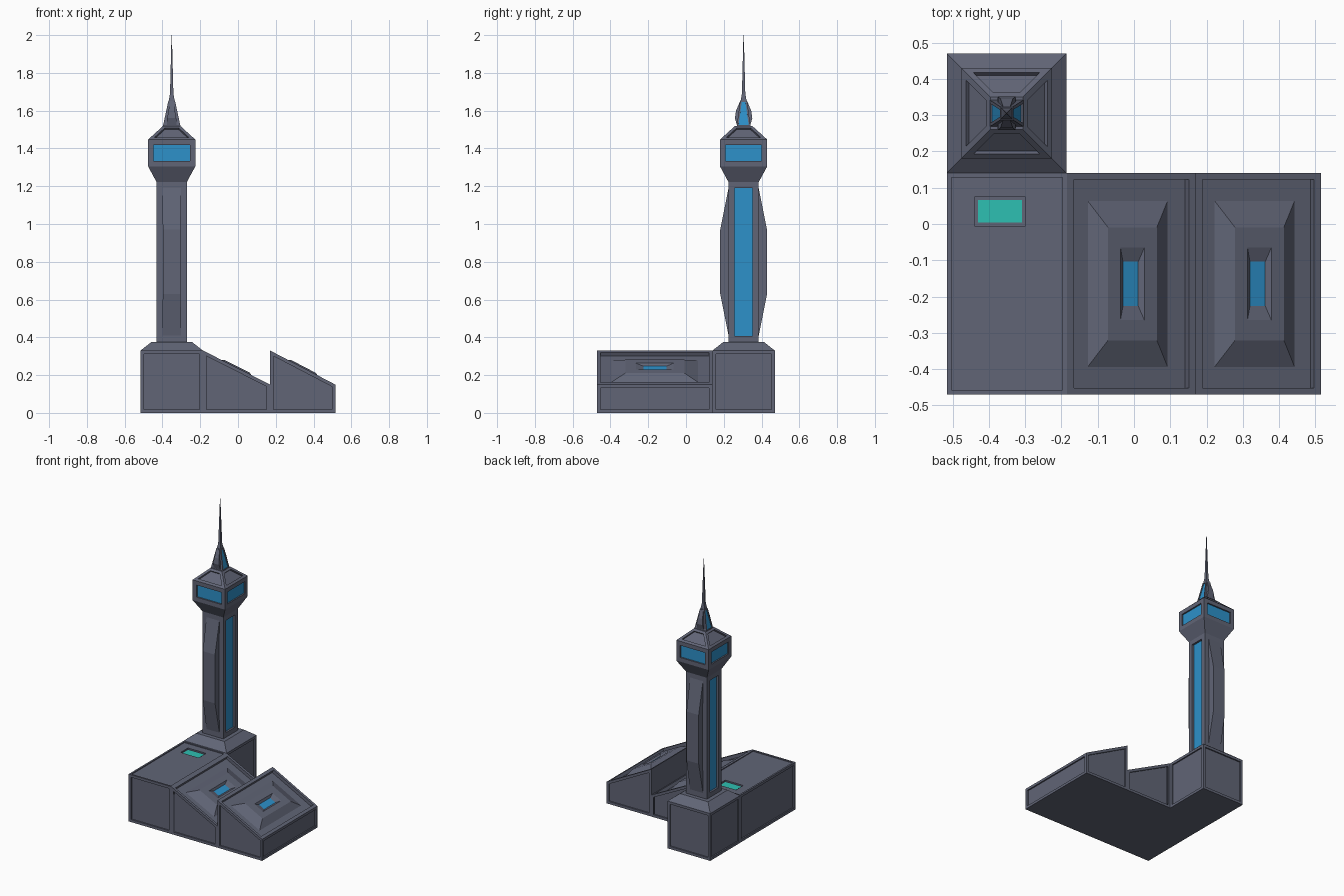
import bpy, bmesh
from mathutils import Vector

if "Cube" in bpy.data.objects:
    bpy.data.objects.remove(bpy.data.objects["Cube"])


def material(name, rgb):
    m = bpy.data.materials.new(name)
    m.diffuse_color = (*rgb, 1)
    m.use_nodes = True
    m.node_tree.nodes["Principled BSDF"].inputs["Base Color"].default_value = m.diffuse_color
    return m


MATS = [material("slate_grey", (0.119, 0.130, 0.182)),
        material("window_blue", (0.026, 0.283, 0.590)),
        material("pad_teal", (0.027, 0.527, 0.445))]
GREY, BLUE, TEAL = 0, 1, 2
TX, TY = -0.351, 0.305          # tower axis
X, Y, Z = Vector((1, 0, 0)), Vector((0, 1, 0)), Vector((0, 0, 1))


def finish(bm, name):
    me = bpy.data.meshes.new(name)
    bm.to_mesh(me)
    bm.free()
    ob = bpy.data.objects.new(name, me)
    for m in MATS:
        me.materials.append(m)
    bpy.context.collection.objects.link(ob)
    return ob


def loft(levels):
    """Stack of rectangles (z, half x, half y) around the tower axis."""
    bm = bmesh.new()
    rings = [[bm.verts.new((TX + sx * hx, TY + sy * hy, z))
              for sx, sy in ((-1, -1), (1, -1), (1, 1), (-1, 1))]
             for z, hx, hy in levels]
    for a, b in zip(rings, rings[1:]):
        for i in range(4):
            j = (i + 1) % 4
            bm.faces.new((a[i], a[j], b[j], b[i]))
    bm.faces.new(rings[0][::-1])
    bm.faces.new(rings[-1])
    bm.normal_update()
    return bm


def block(x0, x1, y0, y1, z_left, z_right):
    """Box whose roof may slope along x."""
    bm = bmesh.new()
    bmesh.ops.create_cube(bm, size=1)
    for v in bm.verts:
        top = z_left if v.co.x < 0 else z_right
        v.co = (x0 if v.co.x < 0 else x1, y0 if v.co.y < 0 else y1,
                top if v.co.z > 0 else 0)
    bm.normal_update()
    return bm


def facing(bm, *dirs, limit=0.85):
    return [f for f in bm.faces if any(f.normal.dot(d) > limit for d in dirs)]


def recess(bm, f, frame, depth, mat=GREY):
    """Framed panel sunk straight into a face."""
    bmesh.ops.inset_individual(bm, faces=[f], thickness=frame, use_even_offset=True)
    n = f.normal.copy()
    g = bmesh.ops.extrude_discrete_faces(bm, faces=[f])["faces"][0]
    bmesh.ops.translate(bm, verts=g.verts, vec=-n * depth)
    g.material_index = mat
    g.normal_update()
    return g


def step(bm, f, hu, hv, depth=0, du=0, dv=0, mat=GREY):
    """Extrude a roof face to a new rectangle, sizes as seen from above."""
    n, c = f.normal.copy(), f.calc_center_median()
    u = Vector((1, 0, -n.x / n.z))
    g = bmesh.ops.extrude_discrete_faces(bm, faces=[f])["faces"][0]
    for v in g.verts:
        s = v.co - c
        v.co = (c + u * (du + (hu if s.x > 0 else -hu))
                + Y * (dv + (hv if s.y > 0 else -hv)) + n * depth)
    g.normal_update()
    g.material_index = mat
    return g


def drop(bm, *dirs):
    bmesh.ops.delete(bm, geom=facing(bm, *dirs, limit=0.99), context='FACES')


# Flat-roofed hall with landing pad
bm = block(-0.515, -0.185, -0.47, 0.14, 0.33, 0.33)
drop(bm, X, Y)
for f in facing(bm, -X, -Y):
    recess(bm, f, 0.018, 0.009)
roof = recess(bm, facing(bm, Z)[0], 0.012, 0.006)
pad = step(bm, roof, 0.07, 0.04, 0, -0.019, 0.2)
pad = step(bm, pad, 0.07, 0.04, -0.010)
pad = step(bm, pad, 0.061, 0.031, 0)
step(bm, pad, 0.061, 0.031, 0.003, mat=TEAL)
finish(bm, "flat_hall")

# Two sloped halls with raised skylights
for name, x0, x1, hidden, panels in (
        ("sloped_hall_inner", -0.185, 0.17, (X, -X), (Y, -Y)),
        ("sloped_hall_outer", 0.17, 0.515, (), (X, Y, -Y))):
    bm = block(x0, x1, -0.47, 0.14, 0.33, 0.15)
    roof = [f for f in bm.faces if f.normal.z > 0.5][0]
    for f in facing(bm, *panels, limit=0.99):
        recess(bm, f, 0.018, 0.009)
    half = (x1 - x0) / 2 - 0.019
    for hu, hv, d, mat in ((half, 0.287, 0, GREY), (half, 0.287, -0.022, GREY),
                           (0.11, 0.2285, 0, GREY), (0.0675, 0.156, 0.029, GREY),
                           (0.033, 0.1, 0, GREY), (0.021, 0.061, -0.011, BLUE)):
        roof = step(bm, roof, hu, hv, d, mat=mat)
    if hidden:
        drop(bm, *hidden)
    finish(bm, name)

# Tower foot with bevelled top
bm = loft([(0, 0.165, 0.165), (0.33, 0.165, 0.165), (0.375, 0.108, 0.108)])
drop(bm, -Y)
for f in facing(bm, X, -X, Y, limit=0.99):
    recess(bm, f, 0.018, 0.009)
finish(bm, "tower_foot")

# Shaft with tall side windows
bm = loft([(0.375, 0.08, 0.08), (1.222, 0.08, 0.08)])
for f in facing(bm, X, -X):
    recess(bm, f, 0.032, 0.014, BLUE)
finish(bm, "tower_shaft")

# Bulging ribs on the front and back of the shaft
finish(loft([(0.405, 0.05, 0.079), (0.63, 0.047, 0.124),
             (0.97, 0.047, 0.124), (1.195, 0.05, 0.079)]), "shaft_ribs")

# Observation head with windows on all sides and panelled roof
bm = loft([(1.222, 0.08, 0.08), (1.305, 0.125, 0.125),
           (1.447, 0.125, 0.125), (1.52, 0.045, 0.045)])
roofs = [f for f in bm.faces if 0.1 < f.normal.z < 0.95]
for f in facing(bm, X, -X, Y, -Y, limit=0.99):
    recess(bm, f, 0.029, 0.01, BLUE)
for f in roofs:
    recess(bm, f, 0.017, 0.012)
finish(bm, "observation_head")

# Spire base with side windows and bulging ribs
bm = loft([(1.515, 0.047, 0.037), (1.655, 0.017, 0.018)])
for f in facing(bm, X, -X):
    recess(bm, f, 0.009, 0.005, BLUE)
finish(bm, "spire_base")
finish(loft([(1.525, 0.026, 0.036), (1.56, 0.024, 0.046),
             (1.6, 0.017, 0.040), (1.65, 0.01, 0.019)]), "spire_ribs")

# Antenna
finish(loft([(1.65, 0.016, 0.016), (1.69, 0.009, 0.009), (2.0, 0.001, 0.001)]), "antenna")
